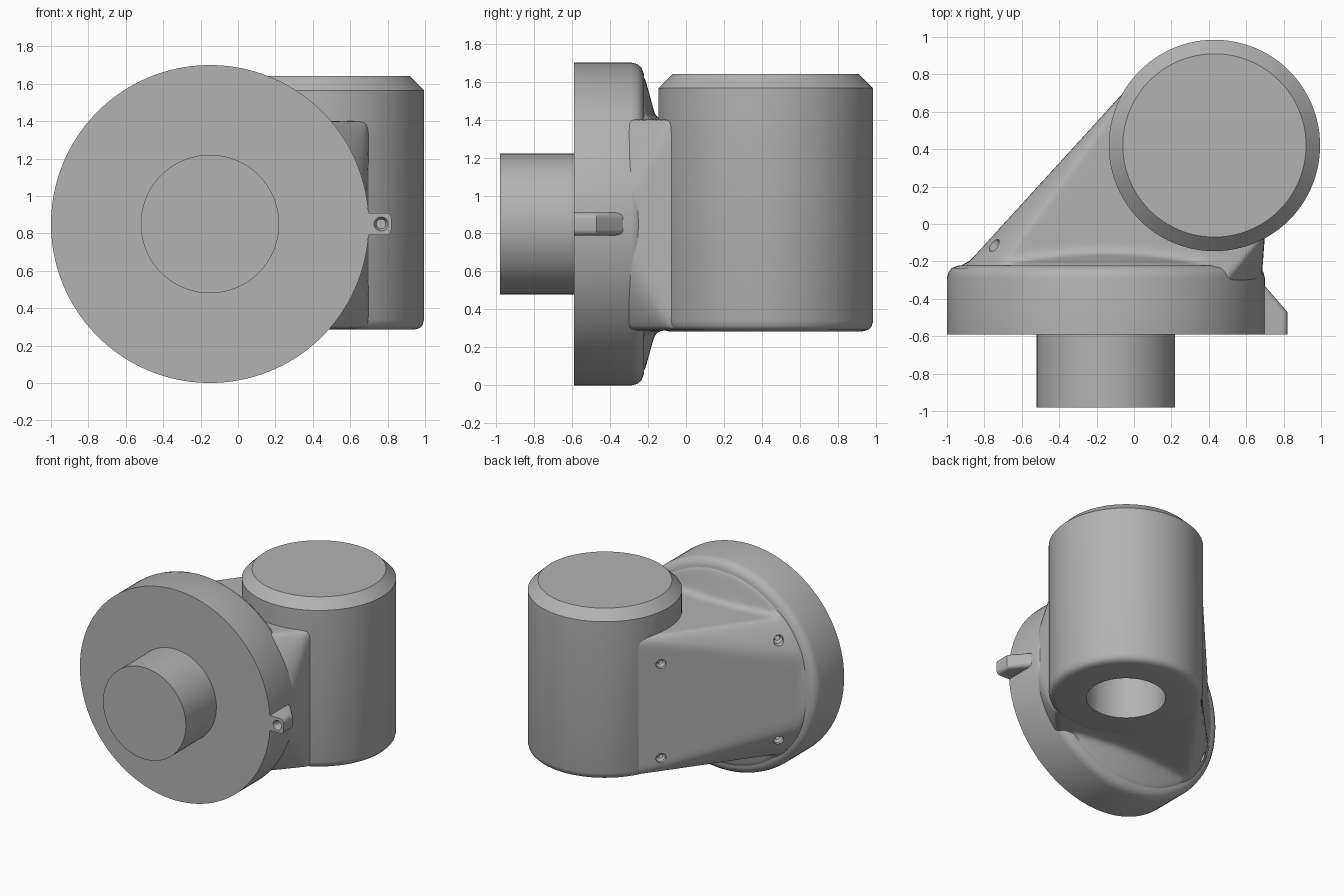
import bpy
import bmesh
import math
from mathutils import Vector, Matrix

cube = bpy.data.objects.get("Cube")
if cube:
    bpy.data.objects.remove(cube, do_unlink=True)

# Single painted-metal colour
GREY = (0.45, 0.45, 0.45, 1.0)
metal = bpy.data.materials.new("plain grey")
metal.use_nodes = True
metal.diffuse_color = GREY
metal.node_tree.nodes["Principled BSDF"].inputs["Base Color"].default_value = GREY

X, Y, Z = Vector((1, 0, 0)), Vector((0, 1, 0)), Vector((0, 0, 1))
HUB = Vector((-0.15, 0, 0.85))        # axis of flange and shaft, along y
TOWER = Vector((0.43, 0.42, 0))       # axis of the upright cylinder
PANEL = Vector((-0.735, 0.678, 0)).normalized()   # outward side of sloping panel
LOW, HIGH = 0.29, 1.40                # bottom and top of the neck


def lathe(bm, profile, centre, axis, steps=96):
    """Turn (radius, height) points about an axis."""
    place = Matrix.Translation(centre) @ Z.rotation_difference(axis).to_matrix().to_4x4()
    verts = [bm.verts.new((r, 0, h)) for r, h in profile]
    edges = [bm.edges.new(pair) for pair in zip(verts, verts[1:])]
    bmesh.ops.spin(bm, geom=verts + edges, cent=(0, 0, 0), axis=Z,
                   angle=2 * math.pi, steps=steps, use_merge=False)
    new = [v for v in bm.verts if not v.tag]
    bmesh.ops.transform(bm, matrix=place, verts=new)
    bmesh.ops.remove_doubles(bm, verts=new, dist=0.0005)
    for v in bm.verts:
        v.tag = True


def hull(bm, points):
    """Wrap points in a convex solid."""
    verts = [bm.verts.new(p) for p in points]
    bmesh.ops.convex_hull(bm, input=verts)
    loose = [v for v in bm.verts if not v.link_faces]
    bmesh.ops.delete(bm, geom=loose, context='VERTS')
    for v in bm.verts:
        v.tag = True


def finish(bm, name):
    bmesh.ops.recalc_face_normals(bm, faces=bm.faces)
    mesh = bpy.data.meshes.new(name)
    bm.to_mesh(mesh)
    bm.free()
    mesh.materials.append(metal)
    obj = bpy.data.objects.new(name, mesh)
    bpy.context.collection.objects.link(obj)
    return obj


def bake(obj):
    """Turn the modifiers into plain mesh."""
    graph = bpy.context.evaluated_depsgraph_get()
    mesh = bpy.data.meshes.new_from_object(obj.evaluated_get(graph))
    obj.modifiers.clear()
    obj.data = mesh
    if not mesh.materials:
        mesh.materials.append(metal)


def cut(obj, cutter):
    mod = obj.modifiers.new("cut", 'BOOLEAN')
    mod.operation = 'DIFFERENCE'
    mod.solver = 'EXACT'
    mod.object = cutter
    cutter.hide_render = True
    bake(obj)
    bpy.data.objects.remove(cutter, do_unlink=True)


def turned(name, profile, centre, axis):
    bm = bmesh.new()
    lathe(bm, profile, centre, axis)
    return finish(bm, name)


# Round flange with softened back rim, and the drive shaft
flange = turned("flange", [(0, -0.59), (0.85, -0.59), (0.85, -0.29), (0.842, -0.258),
                           (0.825, -0.236), (0.79, -0.222), (0, -0.222)], HUB, Y)
shaft = turned("shaft", [(0, -0.98), (0.37, -0.98), (0.37, -0.57), (0, -0.57)], HUB, Y)

# Upright cylinder: chamfered top, rounded bottom, blind bore from below
tower = turned("tower", [(0, 1.15), (0.29, 1.15), (0.29, 0.285), (0.51, 0.285),
                         (0.54, 0.293), (0.557, 0.31), (0.565, 0.34),
                         (0.565, 1.565), (0.49, 1.64), (0, 1.64)], TOWER, Z)


# Neck: blend of flange outline, sloping panel and tower
def ring(radius, y, left_limit):
    for i in range(64):
        a = 2 * math.pi * i / 64
        x = HUB.x + radius * math.cos(a)
        z = HUB.z + radius * math.sin(a)
        if LOW <= z <= HIGH:
            yield Vector((max(x, left_limit), y, z))
    for z in (LOW, HIGH):
        half = math.sqrt(radius ** 2 - (z - HUB.z) ** 2)
        for side in (-1, 1):
            yield Vector((HUB.x + side * half, y, z))


points = list(ring(0.83, -0.33, -1)) + [p for p in ring(0.78, -0.2, -0.88) if p.x < 0]
tangent = TOWER + PANEL * 0.55
for z in (LOW, HIGH):
    points.append(Vector((0.70, -0.06, z)))
    points.append(Vector((tangent.x, tangent.y, z)))
bm = bmesh.new()
hull(bm, points)
lathe(bm, [(0, -0.33), (0.79, -0.33), (0.79, -0.222), (0.53, -0.15), (0, -0.14)], HUB, Y)
neck = finish(bm, "neck")
remesh = neck.modifiers.new("blend", 'REMESH')
remesh.mode = 'VOXEL'
remesh.voxel_size = 0.02
soften = neck.modifiers.new("soften", 'SMOOTH')
soften.factor = 0.5
soften.iterations = 10
bake(neck)

# Bore clearance and four countersunk screw holes in the panel
bm = bmesh.new()
lathe(bm, [(0, 0.1), (0.3, 0.1), (0.3, 1.2), (0, 1.2)], TOWER, Z)
SINK = [(0, -0.09), (0.02, -0.09), (0.02, -0.025), (0.038, -0.01), (0.038, 0.1), (0, 0.1)]
for x, y, heights in ((-0.73, -0.13, (0.46, 1.26)), (-0.165, 0.56, (0.42, 1.18))):
    for z in heights:
        lathe(bm, SINK, Vector((x, y, z)), PANEL, 24)
cut(neck, finish(bm, "neck_cutter"))

# Small side lug with a drilled hole
bm = bmesh.new()
outline = [(0.6, -0.59), (0.82, -0.59), (0.82, -0.47), (0.69, -0.32), (0.6, -0.32)]
hull(bm, [Vector((x, y, z)) for x, y in outline for z in (0.79, 0.91)])
bmesh.ops.dissolve_limit(bm, angle_limit=0.02, verts=bm.verts, edges=bm.edges)
corners = [e for e in bm.edges if min(v.co.x for v in e.verts) > 0.65
           and abs(e.verts[0].co.z - e.verts[1].co.z) < 0.01]
bmesh.ops.bevel(bm, geom=corners, offset=0.03, segments=4, profile=0.5, affect='EDGES')
lug = finish(bm, "side_lug")
bm = bmesh.new()
lathe(bm, [(0, -0.7), (0.038, -0.7), (0.038, -0.59), (0.025, -0.56), (0.025, -0.48), (0, -0.48)],
      Vector((0.765, 0, 0.85)), Y, 24)
cut(lug, finish(bm, "lug_cutter"))

# Smooth shading with crisp edges
for obj in (flange, shaft, tower, neck, lug):
    bpy.ops.object.select_all(action='DESELECT')
    obj.select_set(True)
    bpy.context.view_layer.objects.active = obj
    bpy.ops.object.shade_smooth_by_angle(angle=math.radians(32))
